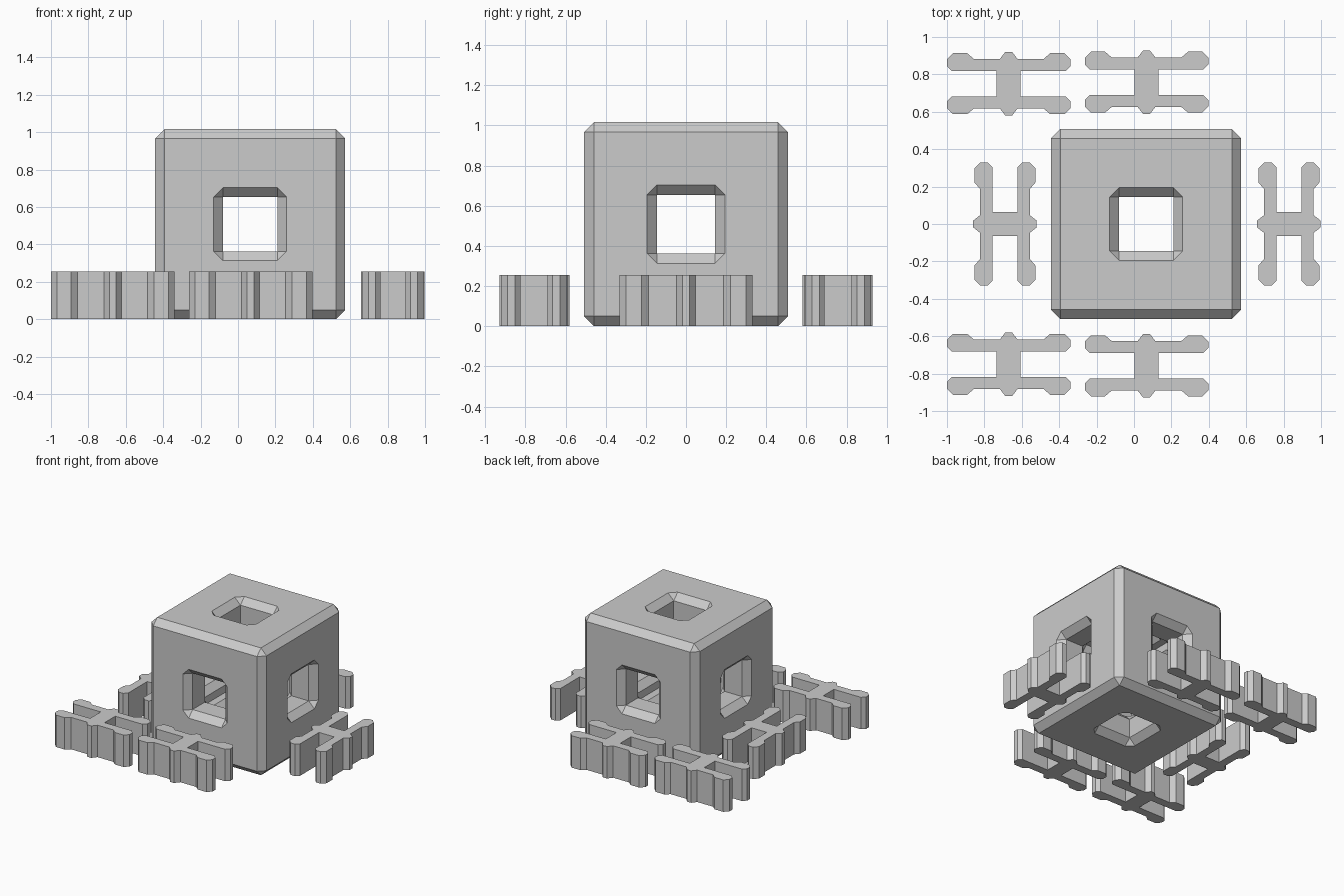
import bpy, bmesh, math
from itertools import product
from mathutils import Matrix, Vector

if "Cube" in bpy.data.objects:
    bpy.data.objects.remove(bpy.data.objects["Cube"])

grey = bpy.data.materials.new("plain_grey")
grey.diffuse_color = (0.6, 0.6, 0.6, 1)
grey.use_nodes = True
grey.node_tree.nodes["Principled BSDF"].inputs["Base Color"].default_value = grey.diffuse_color


def finish(bm, name, loc, rot=0.0):
    bmesh.ops.remove_doubles(bm, verts=bm.verts, dist=1e-4)
    bmesh.ops.recalc_face_normals(bm, faces=bm.faces)
    me = bpy.data.meshes.new(name)
    bm.to_mesh(me)
    bm.free()
    me.materials.append(grey)
    ob = bpy.data.objects.new(name, me)
    bpy.context.collection.objects.link(ob)
    ob.location = loc
    ob.rotation_euler.z = rot
    return ob


def add_face(bm, pts):
    unique = []
    for p in pts:
        if all((p - q).length > 1e-5 for q in unique):
            unique.append(p)
    if len(unique) > 2:
        bm.faces.new([bm.verts.new(p) for p in unique])


def ring(half, cut, depth):
    """Square ring with optional cut corners, always eight points."""
    pts = []
    for k in range(4):
        turn = Matrix.Rotation(k * math.pi / 2, 3, 'Z')
        pts += [turn @ Vector((half, half - cut, depth)),
                turn @ Vector((half - cut, half, depth))]
    return pts


# Hollow cube: the same holed wall on all six sides
H, C, HOLE, WALL = 0.508, 0.05, 0.145, 0.254
bm = bmesh.new()
rings = [ring(H - C, 0, H), ring(HOLE + C, C, H),
         ring(HOLE, 0, H - C), ring(HOLE, 0, H - WALL + C),
         ring(HOLE + C, C, H - WALL), ring(H - WALL, 0, H - WALL)]
turns = [Matrix.Rotation(k * math.pi / 2, 3, 'X') for k in range(4)]
turns += [Matrix.Rotation(s * math.pi / 2, 3, 'Y') for s in (1, -1)]
for turn in turns:
    for a, b in zip(rings, rings[1:]):
        for i in range(8):
            j = (i + 1) % 8
            add_face(bm, [turn @ p for p in (a[i], a[j], b[j], b[i])])

# Chamfered outer edges and corners of the cube
I = H - C
for axis in range(3):
    for s, t in product((1, -1), repeat=2):
        quad = []
        for along, u, v in ((-I, H, I), (I, H, I), (I, I, H), (-I, I, H)):
            p = Vector((0, 0, 0))
            p[axis], p[(axis + 1) % 3], p[(axis + 2) % 3] = along, s * u, t * v
            quad.append(p)
        add_face(bm, quad)
for x, y, z in product((1, -1), repeat=3):
    add_face(bm, [Vector((x * a, y * b, z * c))
                  for a, b, c in ((H, I, I), (I, H, I), (I, I, H))])
finish(bm, "hollow_cube", (0.065, 0, H))

# Snap clip: one quarter of the H outline, mirrored to the full profile
quarter = [(0.064, 0), (0.064, 0.067), (0.303, 0.067), (0.33, 0.094),
           (0.33, 0.131), (0.298, 0.163), (0.222, 0.163), (0.187, 0.133),
           (0.047, 0.133), (0.018, 0.17)]
half = quarter + [(-x, y) for x, y in reversed(quarter)]
outline = half[:-1] + [(-x, -y) for x, y in half[:-1]]


def clip(name, x, y, rot=0.0):
    bm = bmesh.new()
    base = bm.faces.new([bm.verts.new((px, py, 0)) for px, py in outline])
    top = bmesh.ops.extrude_face_region(bm, geom=[base], use_keep_orig=True)
    verts = [v for v in top["geom"] if isinstance(v, bmesh.types.BMVert)]
    bmesh.ops.translate(bm, verts=verts, vec=(0, 0, 0.255))
    finish(bm, name, (x, y, 0), rot)


# Six clips laid out around the cube
for side, s in (("front", -1), ("back", 1)):
    clip("clip_" + side + "_left", -0.67, s * 0.75)
    clip("clip_" + side + "_middle", 0.067, s * 0.758)
clip("clip_left", -0.69, 0, math.pi / 2)
clip("clip_right", 0.828, 0, math.pi / 2)
